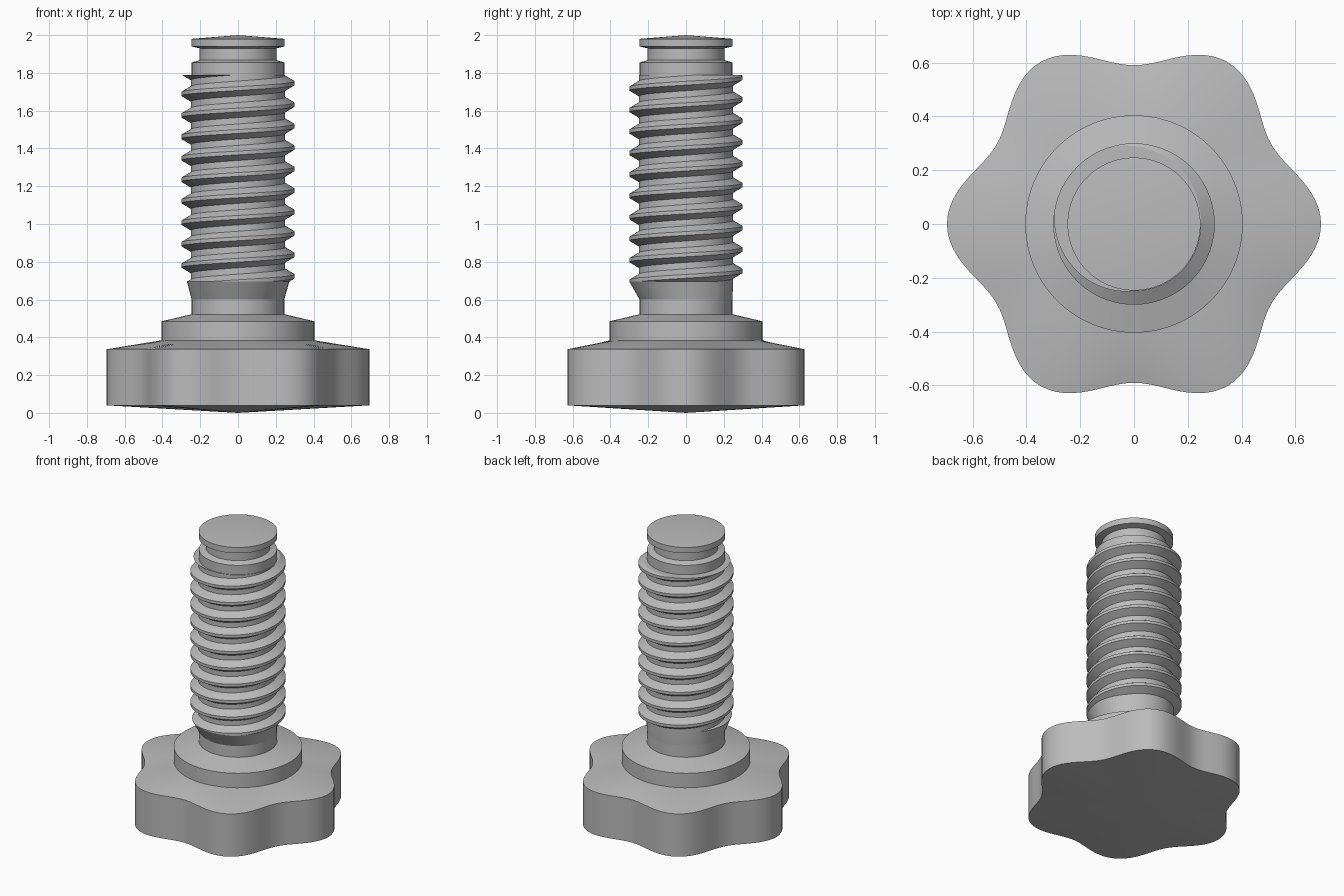
import bpy, bmesh, math
from mathutils import Vector

cube = bpy.data.objects.get("Cube")
if cube:
    bpy.data.objects.remove(cube, do_unlink=True)

# Single steel grey material
steel = bpy.data.materials.new("steel_grey")
steel.use_nodes = True
colour = (0.5, 0.5, 0.5, 1)
steel.diffuse_color = colour
steel.node_tree.nodes["Principled BSDF"].inputs["Base Color"].default_value = colour


def finish(bm, name, angle=30):
    bmesh.ops.recalc_face_normals(bm, faces=bm.faces)
    mesh = bpy.data.meshes.new(name)
    bm.to_mesh(mesh)
    bm.free()
    mesh.materials.append(steel)
    obj = bpy.data.objects.new(name, mesh)
    bpy.context.collection.objects.link(obj)
    bpy.ops.object.select_all(action='DESELECT')
    obj.select_set(True)
    bpy.context.view_layer.objects.active = obj
    bpy.ops.object.shade_smooth_by_angle(angle=math.radians(angle))
    return obj


def round_radius(r, a):
    return r


def lobed_radius(r, a):
    # Six soft grips fading in beyond the collar
    return r + 0.0525 * math.cos(6 * a) if r > 0.5 else r


def lathe(name, profile, radius=round_radius, steps=96, angle=8):
    """Loft rings through (radius, height) points; zero radius closes in a tip."""
    bm = bmesh.new()
    rings = []
    for r, z in profile:
        if r == 0:
            rings.append([bm.verts.new((0, 0, z))] * steps)
            continue
        ring = []
        for i in range(steps):
            a = math.tau * i / steps
            q = radius(r, a)
            ring.append(bm.verts.new((q * math.cos(a), q * math.sin(a), z)))
        rings.append(ring)
    for low, high in zip(rings, rings[1:]):
        for i in range(steps):
            j = (i + 1) % steps
            corners = [low[i], low[j], high[j], high[i]]
            bm.faces.new(list(dict.fromkeys(corners)))
    return finish(bm, name, angle)


# Hand knob with six lobes and shallow cones above and below
lathe("knob", [(0, 0), (0.6425, 0.04), (0.6425, 0.337), (0.4, 0.385), (0, 0.385)],
      lobed_radius, steps=144, angle=25)

# Collar seated on the knob
lathe("collar", [(0, 0.36), (0.404, 0.36), (0.404, 0.485), (0.247, 0.522), (0, 0.522)])

# Plain shaft running through the thread, with grooved tip and domed button
lathe("shaft", [(0, 0.5), (0.245, 0.5), (0.245, 1.855), (0.203, 1.868),
                (0.203, 1.93), (0.247, 1.94), (0.247, 1.98), (0, 2)])

# Right-handed screw thread, one continuous helical strip
PITCH, CREST_Z, BOTTOM, TOP, STEPS = 0.1136, 0.723, 0.695, 1.79, 72
section = [(-0.04, 0.25), (-0.01, 0.3), (0.01, 0.3), (0.04, 0.25)]
bm = bmesh.new()
strip = []
for i in range(-3 * STEPS, 12 * STEPS):
    a = math.tau * i / STEPS
    z = CREST_Z + PITCH * i / STEPS
    strip.append([bm.verts.new((r * math.cos(a), r * math.sin(a), z + dz))
                  for dz, r in section])
for i in range(len(strip) - STEPS - 1):
    # The last edge meets the first edge of the next turn
    here = strip[i] + [strip[i + STEPS][0]]
    ahead = strip[i + 1] + [strip[i + STEPS + 1][0]]
    for k in range(len(section)):
        bm.faces.new((here[k], ahead[k], ahead[k + 1], here[k + 1]))

# Trim both thread ends level, then lead them into the shaft
for level, direction, end_z in ((BOTTOM, -1, 0.6), (TOP, 1, TOP)):
    bmesh.ops.bisect_plane(bm, geom=bm.verts[:] + bm.edges[:] + bm.faces[:], dist=1e-5,
                           plane_co=(0, 0, level), plane_no=(0, 0, direction),
                           clear_outer=True)
    rim = [e for e in bm.edges if e.is_boundary
           and all(abs(v.co.z - level) < 1e-3 for v in e.verts)]
    grown = bmesh.ops.extrude_edge_only(bm, edges=rim)["geom"]
    for v in grown:
        if isinstance(v, bmesh.types.BMVert):
            flat = Vector((v.co.x, v.co.y, 0)).normalized() * 0.2455
            v.co = (flat.x, flat.y, end_z)
finish(bm, "thread", 25)
